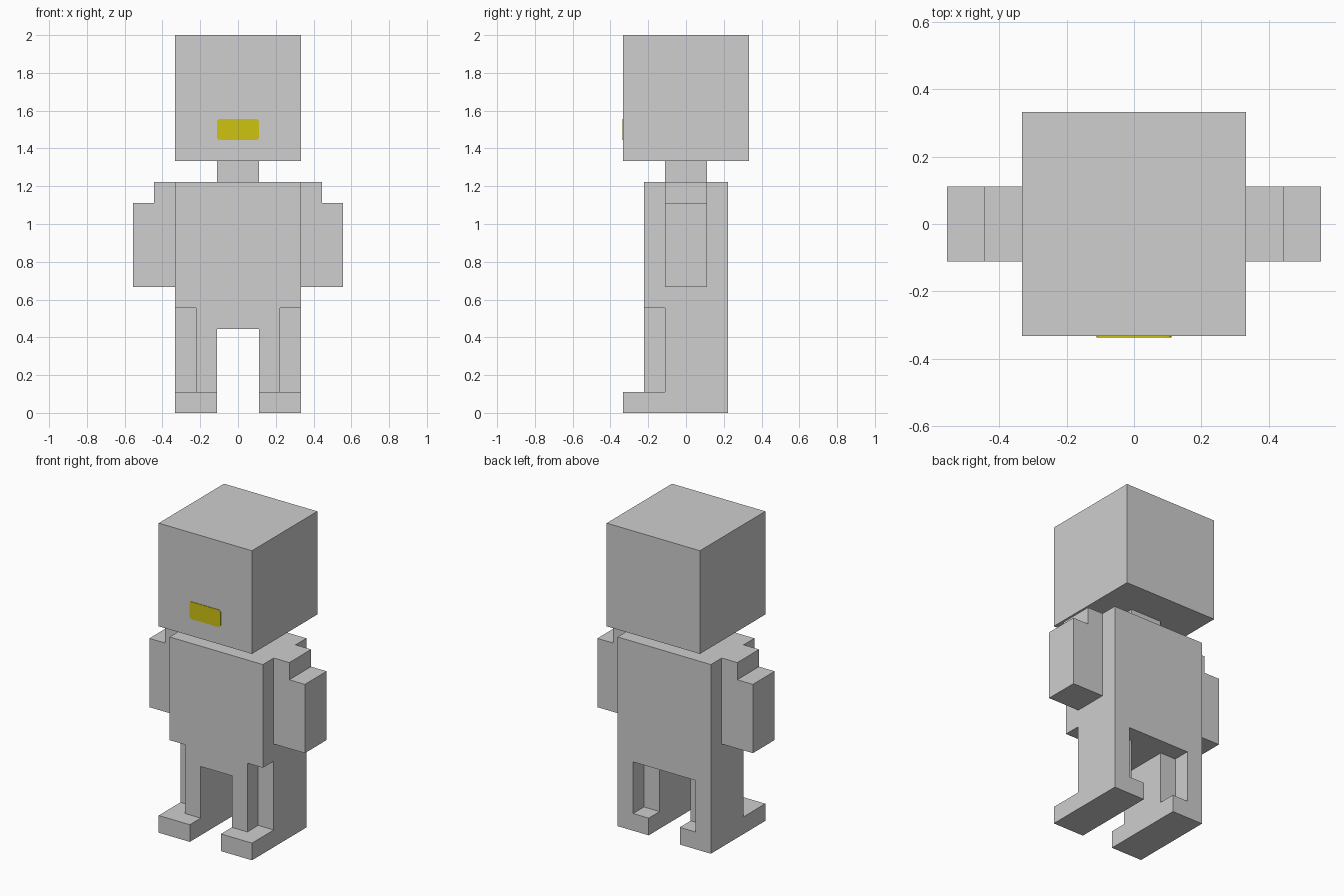
import bpy
import bmesh
from mathutils import Vector

U = 2 / 18  # one block; the figure is 18 blocks tall

cube = bpy.data.objects.get("Cube")
if cube:
    bpy.data.objects.remove(cube, do_unlink=True)


def make_material(name, rgb):
    mat = bpy.data.materials.new(name)
    mat.use_nodes = True
    mat.diffuse_color = (*rgb, 1)
    mat.node_tree.nodes["Principled BSDF"].inputs["Base Color"].default_value = (*rgb, 1)
    return mat


grey = make_material("light grey", (0.62, 0.62, 0.62))
yellow = make_material("yellow", (0.62, 0.55, 0.006))


def make_part(name, boxes, mat=grey):
    """One object from boxes given in blocks as (min corner, max corner)."""
    bm = bmesh.new()
    for low, high in boxes:
        low, high = Vector(low) * U, Vector(high) * U
        verts = bmesh.ops.create_cube(bm, size=1)["verts"]
        bmesh.ops.scale(bm, vec=high - low, verts=verts)
        bmesh.ops.translate(bm, vec=(low + high) / 2, verts=verts)
    mesh = bpy.data.meshes.new(name)
    bm.to_mesh(mesh)
    bm.free()
    mesh.materials.append(mat)
    obj = bpy.data.objects.new(name, mesh)
    bpy.context.collection.objects.link(obj)
    return obj


def make_pair(name, boxes):
    """A left part on +x and its mirrored right partner."""
    make_part("left_" + name, boxes)
    make_part("right_" + name, [((-h[0], l[1], l[2]), (-l[0], h[1], h[2])) for l, h in boxes])


# Head, neck and torso
make_part("head", [((-3, -3, 12), (3, 3, 18))])
make_part("neck", [((-1, -1, 11), (1, 1, 12))])
make_part("torso", [((-3, -2, 5), (3, 2, 11))])

# Hips, notched at the outer front corners
make_part("hips", [((-3, -1, 4), (3, 2, 5)), ((-2, -2, 4), (2, -1, 5))])

# Stepped arms: shoulder block and lower outer block
make_pair("arm", [((3, -1, 6), (4, 1, 11)), ((4, -1, 6), (5, 1, 10))])

# Legs: outer column set back, inner column set forward
make_pair("leg", [((2, -1, 1), (3, 2, 4)), ((1, -2, 1), (2, 1, 4))])
make_pair("foot", [((1, -3, 0), (3, 2, 1))])

# Mouth: thin plate with its four upright corners rounded
mouth = make_part("mouth", [((-1, -3.03, 13), (1, -3, 14))], yellow)
bm = bmesh.new()
bm.from_mesh(mouth.data)
corners = [e for e in bm.edges
           if abs((e.verts[0].co - e.verts[1].co).normalized().y) > 0.9]
bmesh.ops.bevel(bm, geom=corners, offset=0.015, segments=3, profile=0.5, affect='EDGES')
bm.to_mesh(mouth.data)
bm.free()
